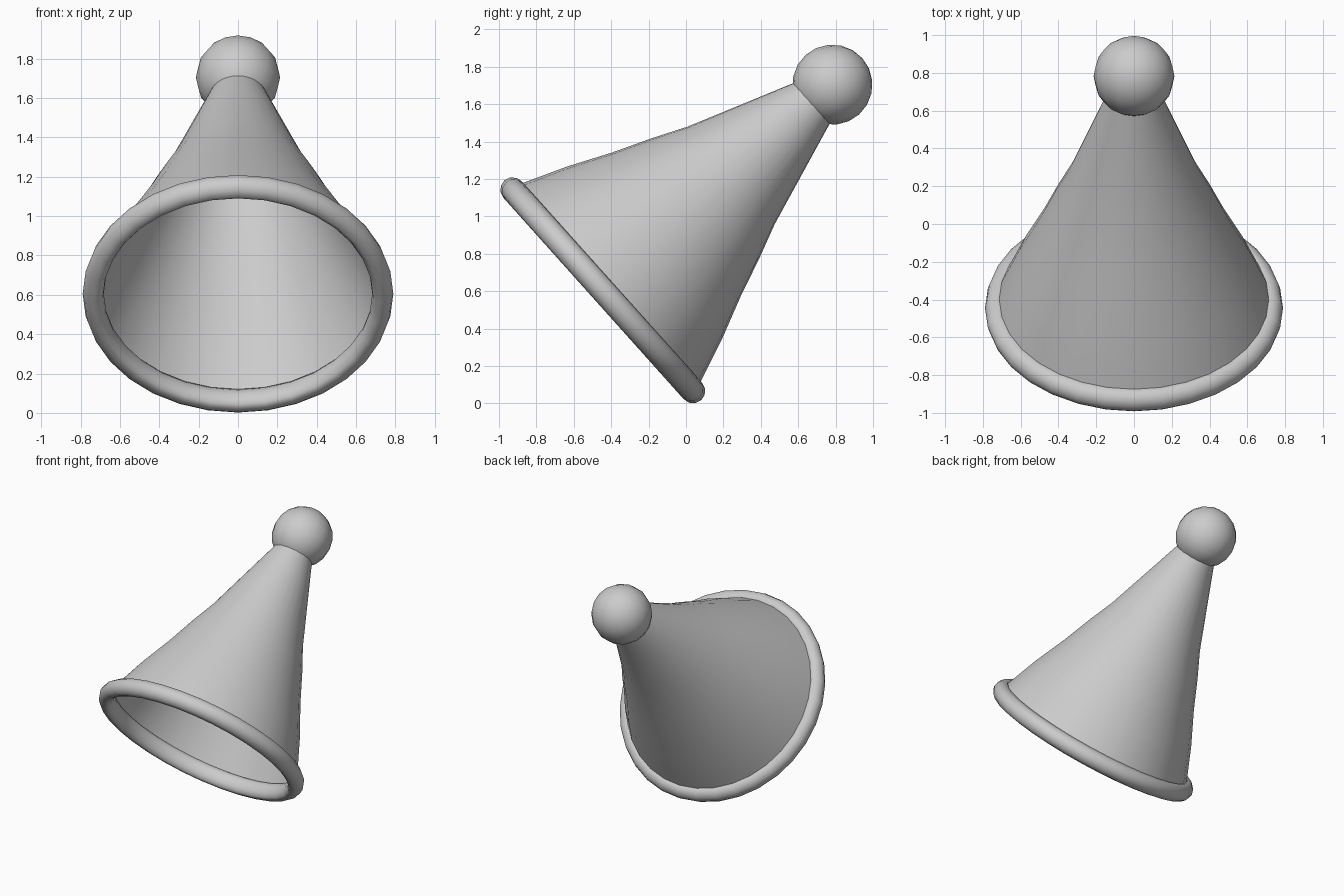
import bpy, bmesh, math
from mathutils import Matrix, Vector

if "Cube" in bpy.data.objects:
    bpy.data.objects.remove(bpy.data.objects["Cube"])

CENTER = Vector((0, -0.445, 0.605))          # middle of the open rim
TILT = Vector((0, 0.745, 0.667)).normalized()
# Hat space: +z runs from the rim to the tip
FRAME = Matrix.Translation(CENTER) @ Vector((0, 0, 1)).rotation_difference(TILT).to_matrix().to_4x4()

grey = bpy.data.materials.new("soft grey")
grey.diffuse_color = (0.6, 0.6, 0.6, 1)
grey.use_nodes = True
grey.node_tree.nodes["Principled BSDF"].inputs["Base Color"].default_value = grey.diffuse_color


def finish(bm, name):
    bm.transform(FRAME)
    mesh = bpy.data.meshes.new(name)
    bm.to_mesh(mesh)
    bm.free()
    mesh.materials.append(grey)
    obj = bpy.data.objects.new(name, mesh)
    bpy.context.collection.objects.link(obj)
    bpy.ops.object.select_all(action='DESELECT')
    obj.select_set(True)
    bpy.context.view_layer.objects.active = obj
    bpy.ops.object.shade_smooth_by_angle(angle=math.radians(50))
    return obj


def lathe(name, profile, closed=False, sides=32):
    """Spin (radius, height) points around the hat axis."""
    bm = bmesh.new()
    rings = [[bm.verts.new((r * math.cos(2 * math.pi * i / sides),
                            r * math.sin(2 * math.pi * i / sides), h))
              for i in range(sides)] for r, h in profile]
    pairs = list(zip(rings, rings[1:]))
    if closed:
        pairs.append((rings[-1], rings[0]))
    for a, b in pairs:
        for i in range(sides):
            j = (i + 1) % sides
            bm.faces.new((a[i], a[j], b[j], b[i]))
    return finish(bm, name)


# Hollow cone, slightly flared toward the rim
lathe("hat_cone", [(0.738, 0.0), (0.62, 0.30), (0.515, 0.53), (0.43, 0.74),
                   (0.35, 0.92), (0.205, 1.33), (0.145, 1.50), (0.125, 1.56)])

# Rolled rim, fuller on the outside than on the inside
rim = []
for k in range(12):
    a = 2 * math.pi * k / 12
    c = math.cos(a)
    rim.append((0.722 + c * (0.067 if c > 0 else 0.04), 0.066 * math.sin(a)))
lathe("hat_rim", rim, closed=True)

# Ball on the tip
bm = bmesh.new()
bmesh.ops.create_uvsphere(bm, u_segments=16, v_segments=10, radius=0.214,
                          matrix=Matrix.Translation((0, 0, 1.648)))
finish(bm, "tip_ball")
